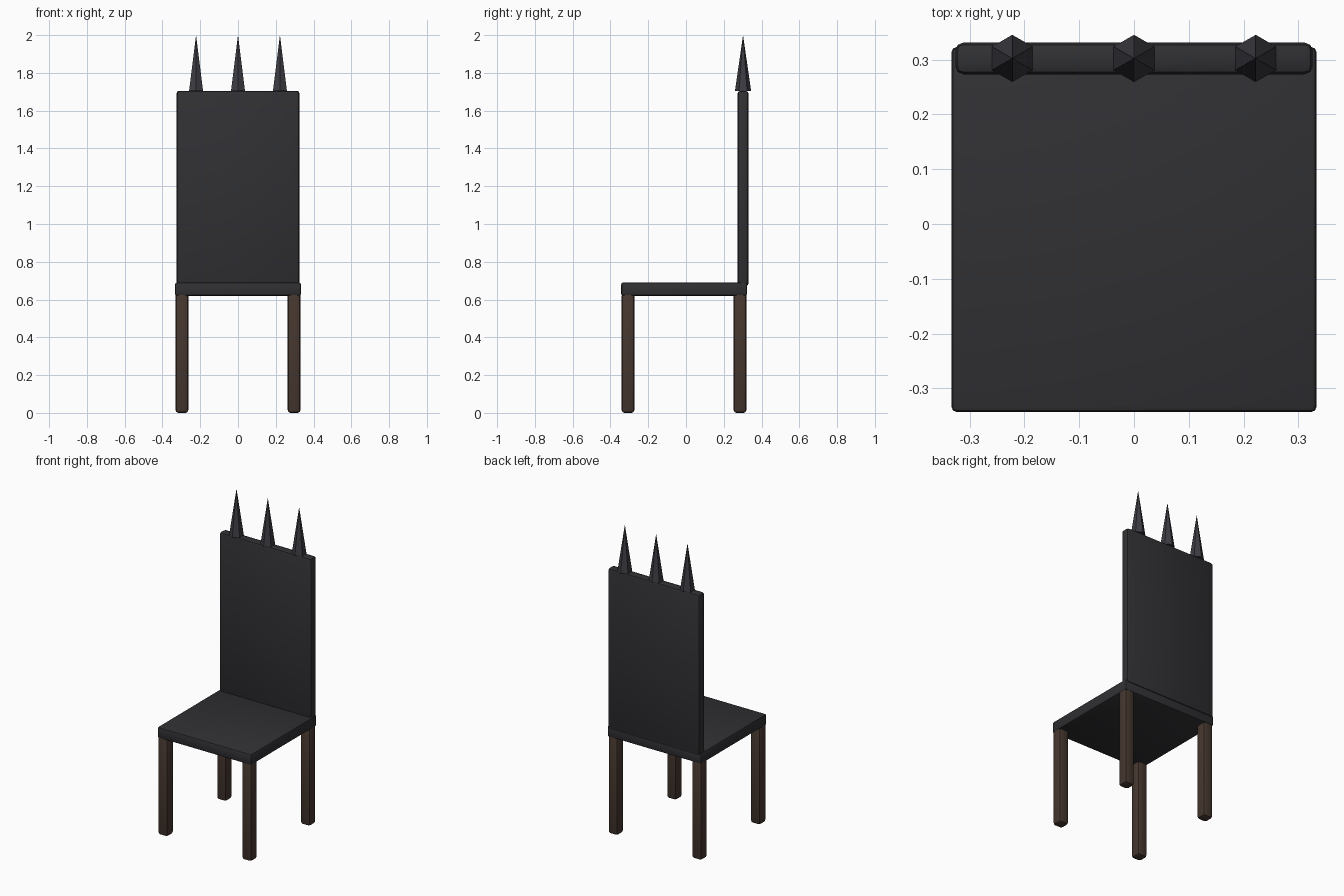
import bpy
from math import radians

if "Cube" in bpy.data.objects:
    bpy.data.objects.remove(bpy.data.objects["Cube"])


def material(name, color):
    m = bpy.data.materials.new(name)
    m.diffuse_color = color
    m.use_nodes = True
    m.node_tree.nodes["Principled BSDF"].inputs["Base Color"].default_value = m.diffuse_color
    return m


DARK = material("dark_upholstery", (0.03, 0.03, 0.034, 1))
METAL = material("dark_metal", (0.045, 0.045, 0.055, 1))
WOOD = material("brown_wood", (0.06, 0.038, 0.028, 1))


def finish(obj, name, mat):
    obj.name = name
    obj.data.materials.append(mat)
    bpy.ops.object.shade_smooth_by_angle(angle=radians(35))


def rounded_box(name, lo, hi, bevel, mat):
    center = [(a + b) / 2 for a, b in zip(lo, hi)]
    bpy.ops.mesh.primitive_cube_add(size=1, location=center)
    obj = bpy.context.object
    obj.scale = [b - a for a, b in zip(lo, hi)]
    bpy.ops.object.transform_apply(location=False, rotation=False, scale=True)
    mod = obj.modifiers.new("bevel", "BEVEL")
    mod.width = bevel
    mod.segments = 2
    bpy.ops.object.modifier_apply(modifier=mod.name)
    finish(obj, name, mat)


# Seat and tall back panel
rounded_box("seat", (-0.333, -0.343, 0.62), (0.333, 0.323, 0.69), 0.01, DARK)
rounded_box("back_panel", (-0.326, 0.273, 0.672), (0.326, 0.331, 1.705), 0.015, DARK)

# Four legs, tucked slightly into the seat
for row, y in (("front", -0.307), ("back", 0.286)):
    for side, x in (("left", -0.297), ("right", 0.297)):
        rounded_box(f"{row}_leg_{side}", (x - 0.034, y - 0.034, 0),
                    (x + 0.034, y + 0.034, 0.635), 0.015, WOOD)

# Three six-sided spikes along the top of the back
for side, x in (("left", -0.222), ("middle", 0), ("right", 0.222)):
    bpy.ops.mesh.primitive_cone_add(vertices=6, radius1=0.043, depth=0.297,
                                    location=(x, 0.302, 1.8515))
    finish(bpy.context.object, f"spike_{side}", METAL)
